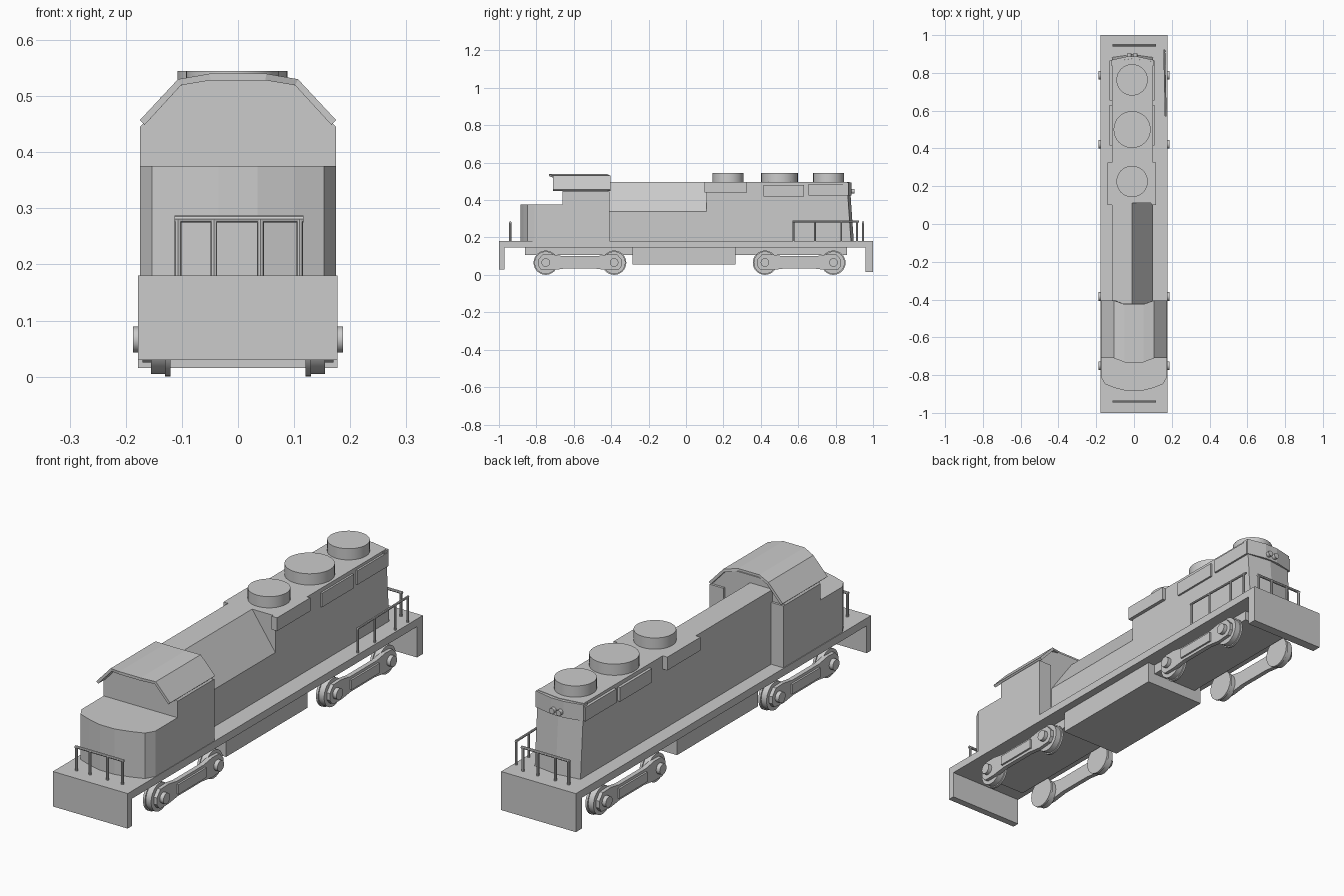
import bpy, bmesh, math
from mathutils import Vector

if "Cube" in bpy.data.objects:
    bpy.data.objects.remove(bpy.data.objects["Cube"])


def make(name, verts, faces, fix=True):
    me = bpy.data.meshes.new(name)
    me.from_pydata(verts, [], faces)
    if fix:
        bm = bmesh.new()
        bm.from_mesh(me)
        bmesh.ops.recalc_face_normals(bm, faces=bm.faces)
        bm.to_mesh(me)
        bm.free()
    ob = bpy.data.objects.new(name, me)
    bpy.context.collection.objects.link(ob)
    return ob


def prism(name, pts, axis, lo, hi):
    """Extrude a 2D outline along an axis."""
    place = {'x': lambda a, b, t: (t, a, b),
             'y': lambda a, b, t: (a, t, b),
             'z': lambda a, b, t: (a, b, t)}[axis]
    n = len(pts)
    verts = [place(a, b, t) for t in (lo, hi) for a, b in pts]
    faces = [tuple(range(n)), tuple(range(n, 2 * n))]
    faces += [(i, (i + 1) % n, n + (i + 1) % n, n + i) for i in range(n)]
    return make(name, verts, faces)


def box(name, x0, x1, y0, y1, z0, z1):
    return prism(name, [(x0, y0), (x1, y0), (x1, y1), (x0, y1)], 'z', z0, z1)


def rod(name, a, b, r, sides=8):
    a, b = Vector(a), Vector(b)
    bpy.ops.mesh.primitive_cylinder_add(vertices=sides, radius=r, depth=(b - a).length,
                                        location=(a + b) / 2)
    ob = bpy.context.object
    ob.name = name
    ob.rotation_euler = (b - a).to_track_quat('Z', 'Y').to_euler()
    if sides > 12:
        bpy.ops.object.shade_smooth_by_angle(angle=math.radians(35))
    return ob


# Deck, end plates, underframe and fuel tank
box("deck", -0.178, 0.177, -1, 1, 0.147, 0.18)
box("front_plate", -0.178, 0.177, -1, -0.97, 0.03, 0.18)
box("rear_plate", -0.178, 0.177, 0.96, 1, 0.015, 0.18)
box("underframe", -0.11, 0.11, -0.86, 0.86, 0.105, 0.15)
box("fuel_tank", -0.143, 0.143, -0.285, 0.265, 0.055, 0.15)

# Nose with a rounded front
nose = [(0.175, -0.6), (0.175, -0.81), (0.153, -0.848), (0.1, -0.868), (0.035, -0.885)]
prism("nose", nose + [(-x, y) for x, y in reversed(nose)], 'z', 0.18, 0.375)

# Cab and its overhanging roof
half = [(0.175, 0.445), (0.107, 0.518), (0.05, 0.53)]
cab = [(0.175, 0.18)] + half
prism("cab", cab + [(-x, z) for x, z in reversed(cab)], 'y', -0.66, -0.42)
roof_half = [(-0.175, 0.457, -0.71, -0.405), (-0.107, 0.53, -0.71, -0.405),
             (-0.05, 0.54, -0.732, -0.425)]
prof = roof_half + [(-x, z, f, b) for x, z, f, b in reversed(roof_half)]
n = len(prof)
roof = make("cab_roof", [(x, f, z) for x, z, f, b in prof] + [(x, b, z) for x, z, f, b in prof],
            [(i, i + 1, n + i + 1, n + i) for i in range(n - 1)], fix=False)
sol = roof.modifiers.new("thickness", 'SOLIDIFY')
sol.thickness, sol.offset = 0.012, -1
for s in (-1, 1):
    box("cab_rear_side", *sorted((s * 0.11, s * 0.175)), -0.44, -0.41, 0.18, 0.445)

# Engine hood: front part has a sloped right shoulder
C = -0.01
L, R = C - 0.107, C + 0.11
prism("hood_front", [(L, 0.18), (R, 0.18), (R, 0.34), (C, 0.497), (L, 0.497)], 'y', -0.43, 0.11)
rear = prism("hood_rear", [(L, 0.11), (R, 0.11), (R, 0.86), (C, 0.875), (L, 0.86)], 'z', 0.18, 0.497)
for v in rear.data.vertices:
    if v.co.y > 0.8 and v.co.z < 0.3:
        v.co.y += 0.022
prism("rear_visor", [(L - 0.005, 0.84), (R + 0.005, 0.84), (R + 0.005, 0.868), (C + 0.03, 0.886),
                     (C - 0.03, 0.886), (L - 0.005, 0.868)], 'z', 0.425, 0.495)
for x in (C - 0.016, C + 0.016):
    rod("rear_headlight", (x, 0.87, 0.447), (x, 0.902, 0.447), 0.012, 16)

# Side vents and roof fans
for y0, y1, z0, z1, out in ((0.1, 0.325, 0.44, 0.497, 0.022), (0.415, 0.63, 0.42, 0.48, 0.012),
                            (0.655, 0.865, 0.425, 0.485, 0.012)):
    box("left_vent", L - out, L + 0.01, y0, y1, z0, z1)
    box("right_vent", R - 0.01, R + out * 0.7, y0, y1, z0, z1)
for y, r in ((0.225, 0.083), (0.5, 0.098), (0.763, 0.083)):
    rod("roof_fan", (C, y, 0.49), (C, y, 0.545), r, 32)

# Handrails
for y in (-0.94, 0.947):
    rod("end_rail", (-0.113, y, 0.281), (0.117, y, 0.281), 0.006)
    for x in (-0.107, -0.043, 0.04, 0.11):
        rod("end_post", (x, y, 0.178), (x, y, 0.28), 0.006)
rod("side_rail", (0.168, 0.57, 0.285), (0.16, 0.925, 0.285), 0.005)
for y in (0.575, 0.69, 0.83, 0.915):
    rod("side_post", (0.165, y, 0.178), (0.165, y, 0.285), 0.005)

# Trucks: wheels, side frames, axle caps
for cy in (-0.567, 0.605):
    for s in (-1, 1):
        frame = [(0.21, 0.03), (0.225, 0.05), (0.225, 0.08), (0.2, 0.108), (0.15, 0.11), (0.09, 0.1)]
        low = [(-0.2, 0.025), (-0.15, 0.025), (-0.08, 0.034), (0.08, 0.034), (0.15, 0.025)]
        outline = frame + [(-y, z) for y, z in reversed(frame)] + low
        prism("side_frame", [(cy + y, z) for y, z in outline], 'x', s * 0.15, s * 0.17)
        box("spring_box", *sorted((s * 0.165, s * 0.178)), cy - 0.09, cy + 0.1, 0.046, 0.088)
        for dy in (-0.183, 0.183):
            y = cy + dy
            rod("wheel", (s * 0.126, y, 0.065), (s * 0.155, y, 0.065), 0.06, 32)
            rod("wheel_flange", (s * 0.12, y, 0.065), (s * 0.13, y, 0.065), 0.065, 32)
            rod("axle_cap", (s * 0.15, y, 0.066), (s * 0.187, y, 0.066), 0.023, 16)
